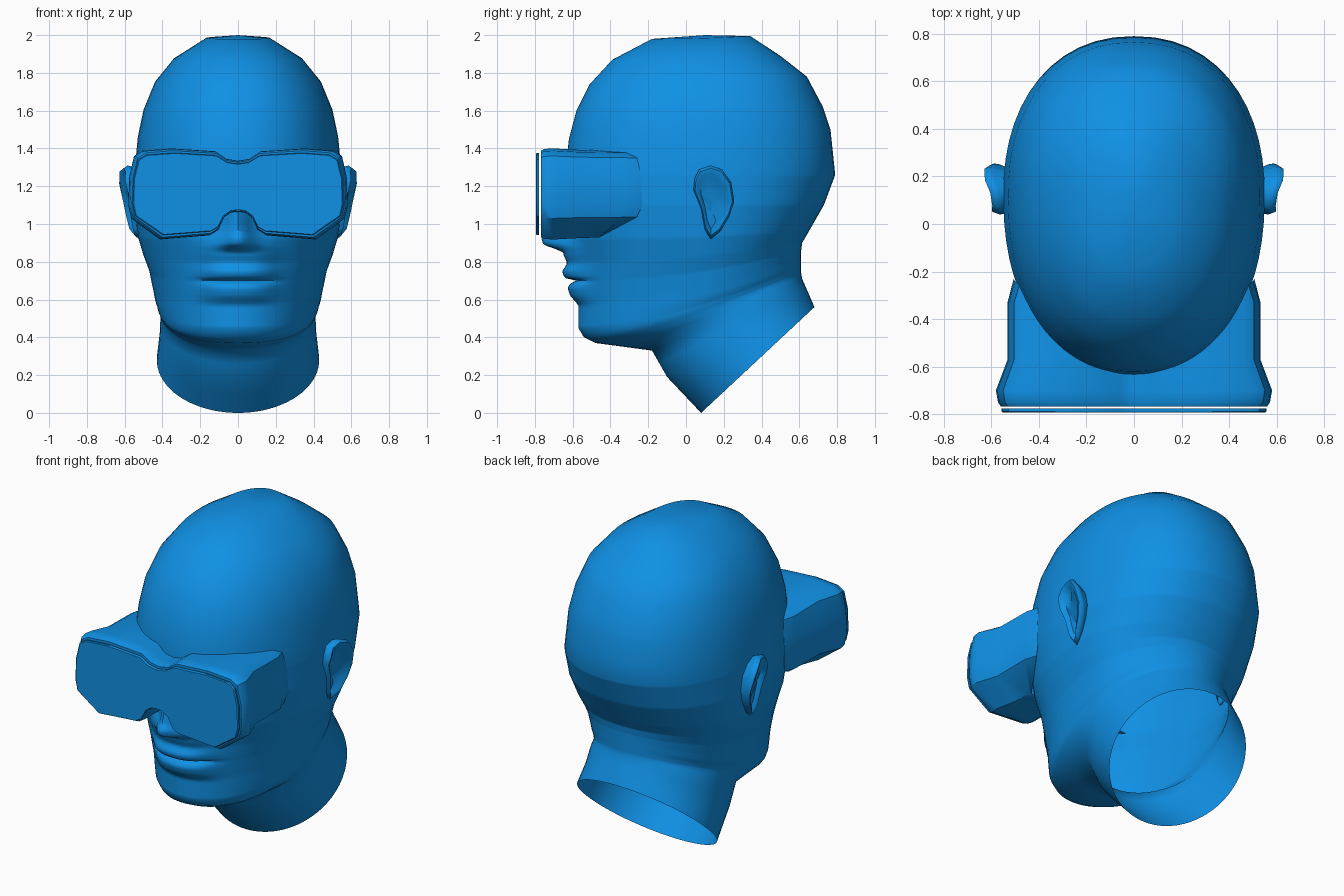
import bpy, bmesh, math

if "Cube" in bpy.data.objects:
    bpy.data.objects.remove(bpy.data.objects["Cube"])

blue = bpy.data.materials.new("sky_blue")
blue.diffuse_color = (0.005, 0.28, 0.78, 1)
blue.use_nodes = True
blue.node_tree.nodes["Principled BSDF"].inputs["Base Color"].default_value = blue.diffuse_color


def lerp_table(table, z):
    """Piecewise linear lookup in a list of (key, value)."""
    if z <= table[0][0]:
        return table[0][1]
    for (a, u), (b, v) in zip(table, table[1:]):
        if z <= b:
            return u + (v - u) * (z - a) / (b - a)
    return table[-1][1]


def loft(name, rings, start_cap=None, end_cap=None, angle=40):
    """Skin closed rings; caps are 'flat' or a centre point."""
    bm = bmesh.new()
    rows = [[bm.verts.new(p) for p in r] for r in rings]
    n = len(rows[0])
    for a, b in zip(rows, rows[1:]):
        for i in range(n):
            j = (i + 1) % n
            bm.faces.new((a[i], a[j], b[j], b[i]))
    for row, cap in ((rows[0], start_cap), (rows[-1], end_cap)):
        if cap == 'flat':
            bm.faces.new(row)
        elif cap:
            c = bm.verts.new(cap)
            for i in range(n):
                bm.faces.new((row[i], row[(i + 1) % n], c))
    bmesh.ops.recalc_face_normals(bm, faces=bm.faces)
    me = bpy.data.meshes.new(name)
    bm.to_mesh(me)
    bm.free()
    me.materials.append(blue)
    ob = bpy.data.objects.new(name, me)
    bpy.context.collection.objects.link(ob)
    bpy.ops.object.select_all(action='DESELECT')
    ob.select_set(True)
    bpy.context.view_layer.objects.active = ob
    bpy.ops.object.shade_smooth_by_angle(angle=math.radians(angle))
    return ob


# Head and neck: sections (front y, front z, back y, back z, half width, widest y)
SECTIONS = [
    (-.18, 1.98, .34, 1.995, .17, .08), (-.39, 1.87, .50, 1.89, .34, .10),
    (-.51, 1.74, .64, 1.78, .44, .12), (-.58, 1.60, .725, 1.62, .50, .12),
    (-.62, 1.45, .765, 1.50, .53, .12), (-.64, 1.26, .79, 1.26, .55, .12),
    (-.63, 1.10, .73, 1.10, .55, .12), (-.61, .92, .65, .96, .53, .12),
    (-.58, .80, .615, .90, .50, .12), (-.58, .70, .61, .86, .47, .12),
    (-.57, .58, .61, .81, .45, .12), (-.57, .45, .61, .77, .43, .12),
    (-.54, .40, .61, .75, .425, .12), (-.48, .37, .61, .74, .42, .13),
    (-.18, .33, .615, .71, .41, .22), (-.10, .19, .65, .63, .415, .28),
    (.08, 0, .68, .56, .43, .38)]
# Forward bulge of the mouth and nose by height
LIPS = [(.57, 0), (.62, .04), (.66, .05), (.685, .035), (.70, .0), (.715, .065),
        (.75, .075), (.79, .05), (.84, .06), (.88, .05), (.95, 0)]
NOSE = [(.85, 0), (.875, .06), (.89, .11), (.93, .14), (1.0, .11), (1.25, 0)]
NOSE_WIDTH = [(.86, .095), (.93, .085), (1.0, .06), (1.2, .05)]
N = 72


def head_ring(s):
    yf, zf, yb, zb, w, ym = s
    p = 2.0 + .2 * min(1, max(0, (zf - .6) / .5))
    zpow = 1 + min(1, max(0, (zf - .33) / .2))
    ring = []
    for i in range(N):
        t = 2 * math.pi * i / N
        t -= .5 * math.sin(t)            # closer points over the face
        c, sn = math.cos(t), math.sin(t)
        x = w * math.copysign(abs(sn) ** (2 / p), sn)
        k = abs(c) ** (2 / p)
        y = ym + (yf - ym) * k if c > 0 else ym + (yb - ym) * k
        f = max(0, (y - yf) / (yb - yf))
        z = zf + (zb - zf) * f ** zpow
        if c > 0:
            y -= lerp_table(LIPS, zf) * math.exp(-(x / .19) ** 4)
            y -= lerp_table(NOSE, zf) * math.exp(-(x / lerp_table(NOSE_WIDTH, zf)) ** 2)
        ring.append((x, y, z))
    return ring


rows = []
for a, b in zip(SECTIONS, SECTIONS[1:]):
    face = .5 < a[1] < 1.27
    steps = max(1, round((a[1] - b[1]) / .0125)) if face else 2
    rows += [head_ring([u + (v - u) * k / steps for u, v in zip(a, b)]) for k in range(steps)]
rows.append(head_ring(SECTIONS[-1]))
loft("head_and_neck", rows, start_cap=(0, .1, 2.0), angle=60)

# Ears: outline (y, z), dished on the outer side
EAR = [(.13, 1.31), (.19, 1.29), (.24, 1.22), (.255, 1.12), (.23, 1.04), (.18, .96),
       (.13, .92), (.10, .97), (.08, 1.08), (.04, 1.18), (.045, 1.24), (.07, 1.29)]
EAR_X = [(.92, .555), (.97, .58), (1.18, .62), (1.27, .64), (1.31, .615)]


def ear_ring(side, scale, dx, flat_x=None):
    ring = []
    for y, z in EAR:
        x = lerp_table(EAR_X, z) - .035 * min(1, max(0, (.16 - y) / .1)) + dx
        ring.append((side * (flat_x or x), .14 + (y - .14) * scale, 1.13 + (z - 1.13) * scale))
    return ring


for side, label in ((1, "right"), (-1, "left")):
    loft("ear_" + label,
         [ear_ring(side, .75, 0, .5), ear_ring(side, .97, -.04), ear_ring(side, 1, -.02),
          ear_ring(side, .92, 0), ear_ring(side, .78, -.005), ear_ring(side, .62, -.03)],
         end_cap=(side * .575, .14, 1.13), angle=60)

# Goggles: half outline (x, z, rear y) with a nose arch, mirrored
HALF = [(0, 1.335, -.5), (.06, 1.345, -.5), (.12, 1.385, -.5), (.35, 1.40, -.4),
        (.50, 1.388, -.28), (.545, 1.36, -.25), (.57, 1.25, -.24), (.575, 1.10, -.23),
        (.56, 1.03, -.26), (.41, .918, -.46), (.15, .94, -.5), (.11, .965, -.5),
        (.08, 1.03, -.5), (.04, 1.06, -.5), (0, 1.065, -.5)]
OUTLINE = HALF + [(-x, z, y) for x, z, y in HALF[-2:0:-1]]


def goggle_ring(y, sx, sz):
    return [(x * sx, min(y, e) if y is not None else e, 1.16 + (z - 1.16) * sz)
            for x, z, e in OUTLINE]


loft("goggle_body",
     [goggle_ring(-.767, .975, .95), goggle_ring(-.75, .995, .99), goggle_ring(-.70, 1.01, 1.0),
      goggle_ring(-.57, .925, .97), goggle_ring(-.33, .925, .955), goggle_ring(None, .88, .95)],
     start_cap='flat', angle=35)

# Thin front plate floating just ahead of the body
loft("goggle_front_plate",
     [goggle_ring(-.793, .96, .89), goggle_ring(-.788, .97, .905), goggle_ring(-.777, .97, .905)],
     start_cap='flat', end_cap='flat', angle=30)
